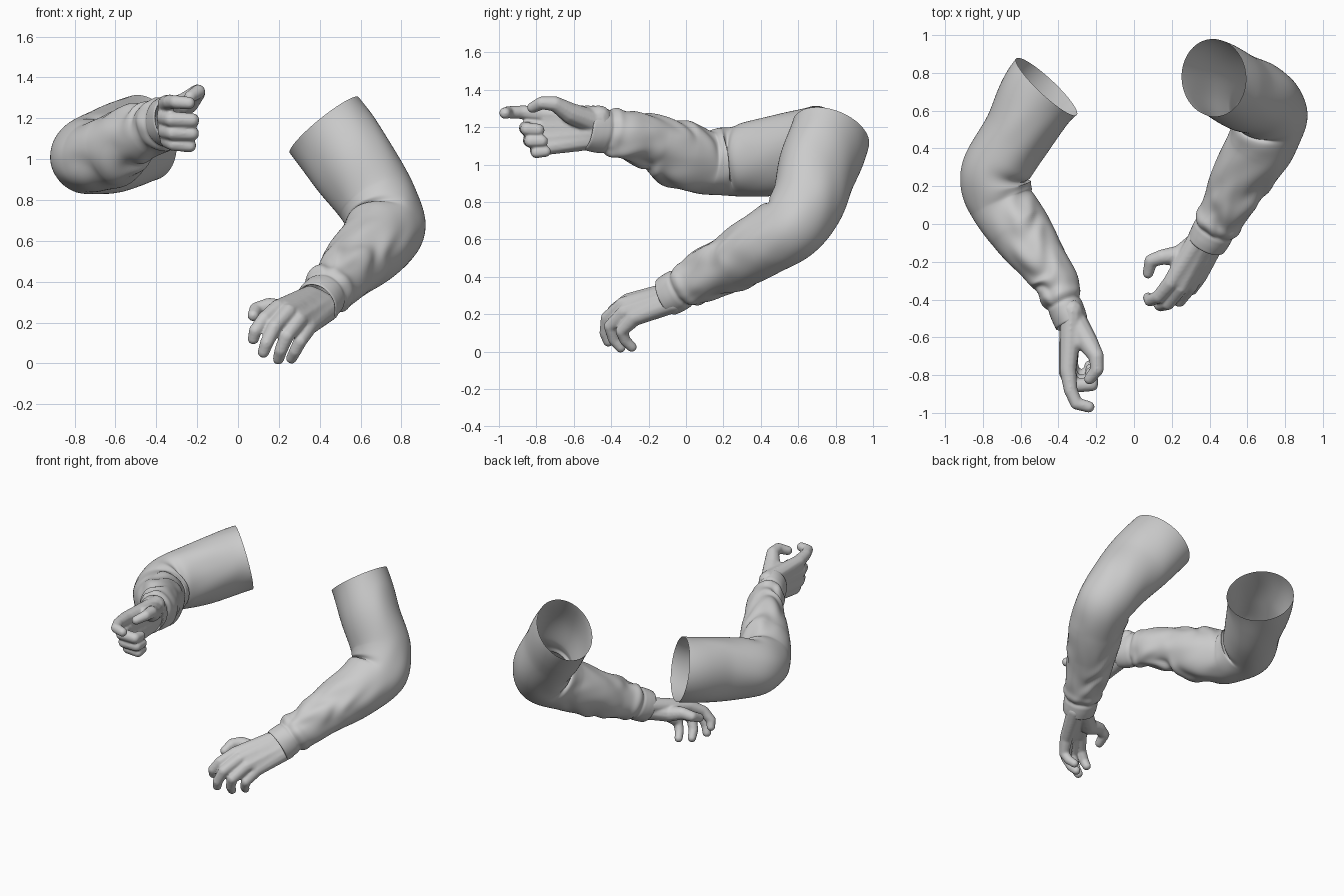
import bpy, bmesh, math
from mathutils import Vector, noise

if "Cube" in bpy.data.objects:
    bpy.data.objects.remove(bpy.data.objects["Cube"])

SEG, SUB = 72, 16


def finish(name, bm):
    bmesh.ops.recalc_face_normals(bm, faces=bm.faces)
    me = bpy.data.meshes.new(name)
    bm.to_mesh(me)
    bm.free()
    for p in me.polygons:
        p.use_smooth = True
    ob = bpy.data.objects.new(name, me)
    bpy.context.collection.objects.link(ob)
    return ob


def spline(p, t):
    a, b, c, d = p
    return 0.5 * (2 * b + (c - a) * t + (2 * a - 5 * b + 4 * c - d) * t * t
                  + (3 * b - a - 3 * c + d) * t ** 3)


def gauss(x, w):
    return math.exp(-(x / w) ** 2)


def sleeve(name, rows, normal, ref, elbow, seed):
    """Open cloth tube swept along an arm; rows are (x, y, z, side radius, up radius)."""
    pts = [Vector(r[:3]) for r in rows]
    rad = [Vector((r[3], r[4], 0)) for r in rows]
    n = Vector(normal).normalized()
    pts = [pts[1] + n * (pts[1] - pts[0]).length * 2] + pts + [2 * pts[-1] - pts[-2]]
    rad = [rad[0]] + rad + [rad[-1]]
    inner = ((pts[1] + pts[-2]) / 2 - pts[elbow + 1]).normalized()
    last = len(rows) - 1
    steps = [i / SUB for i in range(last * SUB + 1)]
    bm = bmesh.new()
    rings = []

    def ring(c, side, up, r, u, k=1.0):
        vs = []
        for j in range(SEG):
            a = 2 * math.pi * j / SEG
            d = (side * math.cos(a) + up * math.sin(a))
            w = max(0, d.dot(inner))
            # crease inside the elbow, point outside it
            s = 1 - 0.16 * w * gauss(u - elbow, 0.22) + 0.07 * w * gauss(u - elbow - 0.6, 0.3)
            s += 0.06 * max(0, -d.dot(inner)) ** 2 * gauss(u - elbow, 0.45)
            # slanting gathers on the forearm, stronger towards the cuff
            f = max(0, min(1, (u - elbow - 0.2) / 2.5)) * (0 if u > last - 0.9 else 1)
            wob = noise.noise(d * 1.1 + Vector((seed, u * 0.5, 0)))
            wave = math.sin(4.4 * u + 1.8 * math.sin(a + seed) + 5 * wob)
            s += f * 0.05 * wave * (0.7 + 0.6 * math.sin(a * 2 + u))
            # soft cloth unevenness
            s += (0.03 + 0.04 * f) * noise.noise(d * 1.5 + Vector((u * 0.9, seed, u * 0.5))) * min(1, u * 2)
            # cuff bands
            s += 0.09 * gauss(u - (last - 1.2), 0.2) - 0.07 * gauss(u - (last - 0.9), 0.09)
            s += 0.03 * gauss(u - (last - 0.4), 0.35)
            vs.append(bm.verts.new(c + (side * math.cos(a) * r.x + up * math.sin(a) * r.y) * s * k))
        rings.append(vs)

    for u in steps:
        i = min(int(u), last - 1)
        t = u - i
        c = spline(pts[i:i + 4], t)
        e = 0.01
        tan = (spline(pts[i:i + 4], t + e) - spline(pts[i:i + 4], t - e)).normalized()
        side = tan.cross(Vector(ref)).normalized()
        up = side.cross(tan)
        r = spline(rad[i:i + 4], t)
        ring(c, side, up, r, u)
    # hem turned inwards at the wrist
    for off, k in ((0.006, 0.95), (0.0, 0.88), (-0.03, 0.85)):
        ring(c + tan * off, side, up, r, last, k)
    for a, b in zip(rings, rings[1:]):
        for j in range(SEG):
            bm.faces.new((a[j], a[(j + 1) % SEG], b[(j + 1) % SEG], b[j]))
    ob = finish(name, bm)
    sm = ob.modifiers.new("soften", 'SMOOTH')
    sm.factor, sm.iterations = 0.5, 3
    return ob


def hand(name, fingers, thumb):
    """Chains of (x, y, z, radius) beads fused into one skin, with a filled palm."""
    V = Vector
    chains = [[V(p) for p in ch] for ch in fingers + thumb]
    # palm filling between neighbouring finger bones
    for f, g in zip(chains[:3], chains[1:4]):
        for w in (0.33, 0.67):
            a, b = f[0].lerp(g[0], w), f[1].lerp(g[1], w)
            chains.append([a, a.lerp(b, 0.92) - V((0, 0, 0, 0.002))])
    # web between thumb and index finger
    th, ix = chains[4], chains[0]
    for w in (0.35, 0.7):
        a, b = th[0].lerp(ix[0], w), th[1].lerp(ix[0].lerp(ix[1], 0.55), w)
        chains.append([a, b - V((0, 0, 0, 0.008))])
    bm = bmesh.new()
    for ch in chains:
        for a, b in zip(ch, ch[1:]):
            n = max(2, int((a - b).length / 0.009))
            for i in range(n + 1):
                p = a.lerp(b, i / n)
                ball = bmesh.ops.create_icosphere(bm, subdivisions=2, radius=p.w + 0.002)
                bmesh.ops.translate(bm, verts=ball["verts"], vec=p.xyz)
    ob = finish(name, bm)
    rm = ob.modifiers.new("fuse", 'REMESH')
    rm.mode, rm.voxel_size, rm.use_smooth_shade = 'VOXEL', 0.007, True
    sm = ob.modifiers.new("soften", 'SMOOTH')
    sm.factor, sm.iterations = 0.5, 7
    return ob


# Pointing arm
sleeve("pointing_sleeve", [
    (-.46, .73, 1.105, .22, .215), (-.615, .48, 1.05, .185, .215), (-.73, .26, 1.02, .18, .19),
    (-.70, .11, 1.01, .175, .17), (-.60, -.03, 1.05, .165, .18), (-.51, -.17, 1.115, .14, .15),
    (-.42, -.29, 1.15, .12, .135), (-.375, -.41, 1.175, .095, .12), (-.33, -.525, 1.195, .088, .118)],
    (.67, .70, .2), (0, 0, 1), 2, 1.7)
hand("pointing_hand", [
    # index finger
    [(-.33, -.46, 1.255, .06), (-.35, -.77, 1.27, .044), (-.335, -.88, 1.28, .035),
     (-.305, -.95, 1.28, .032), (-.24, -.968, 1.275, .03)],
    # curled fingers
    [(-.33, -.46, 1.21, .066), (-.355, -.78, 1.205, .044), (-.325, -.855, 1.195, .038),
     (-.225, -.85, 1.19, .035), (-.225, -.79, 1.185, .033)],
    [(-.33, -.46, 1.17, .066), (-.35, -.77, 1.14, .044), (-.32, -.835, 1.13, .037),
     (-.225, -.83, 1.125, .034), (-.225, -.77, 1.125, .032)],
    [(-.33, -.46, 1.145, .06), (-.34, -.74, 1.095, .042), (-.315, -.8, 1.075, .034),
     (-.235, -.8, 1.065, .03), (-.235, -.75, 1.07, .028)]],
    # thumb
    [[(-.32, -.5, 1.23, .065), (-.25, -.62, 1.275, .056), (-.2, -.7, 1.325, .04),
      (-.195, -.77, 1.33, .034), (-.235, -.82, 1.305, .029)]])

# Lowered arm
sleeve("lowered_sleeve", [
    (.42, .775, 1.17, .195, .23), (.56, .70, .975, .195, .225), (.68, .65, .8, .195, .2),
    (.72, .56, .67, .19, .185), (.67, .42, .58, .18, .175), (.57, .25, .485, .16, .16),
    (.50, .11, .41, .135, .135), (.435, -.01, .345, .114, .114), (.385, -.10, .295, .11, .104)],
    (-.6, .17, .78), (-.55, .6, -.58), 3, 4.2)
hand("lowered_hand", [
    # index, middle, ring and little fingers
    [(.35, -.06, .325, .055), (.195, -.31, .27, .042), (.13, -.385, .22, .034),
     (.085, -.405, .16, .031), (.075, -.39, .12, .027)],
    [(.38, -.06, .305, .062), (.245, -.335, .25, .042), (.18, -.42, .18, .035),
     (.14, -.43, .10, .032), (.125, -.415, .055, .028)],
    [(.415, -.06, .285, .062), (.295, -.325, .21, .043), (.24, -.405, .135, .034),
     (.21, -.385, .065, .031), (.198, -.35, .022, .027)],
    [(.44, -.07, .26, .055), (.345, -.275, .18, .042), (.305, -.345, .11, .032),
     (.28, -.325, .06, .029), (.262, -.29, .025, .026)]],
    # thumb
    [[(.36, -.08, .28, .06), (.25, -.165, .255, .054), (.15, -.175, .28, .04),
      (.09, -.195, .265, .034), (.075, -.26, .235, .028)]])
